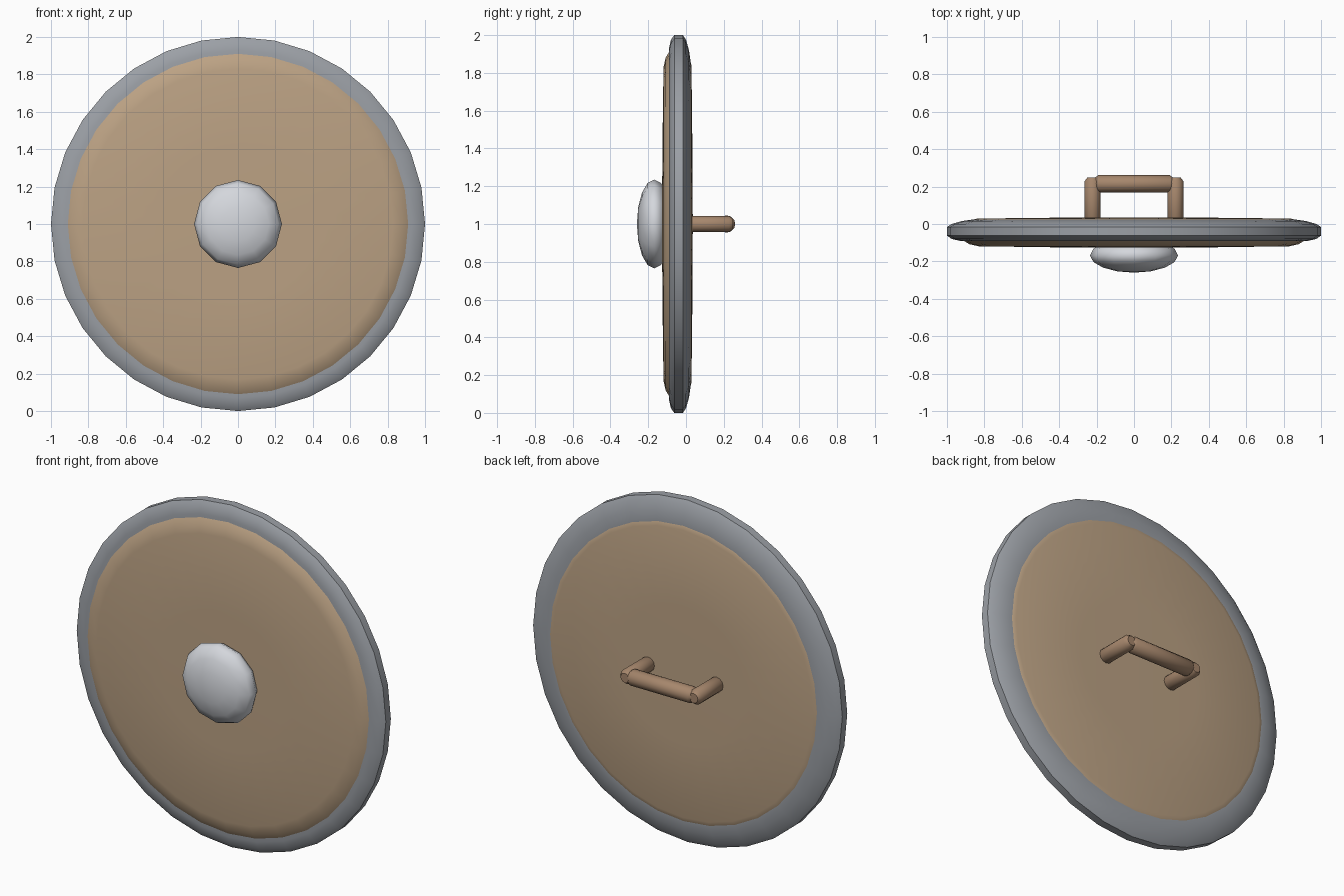
import bpy, bmesh, math
from mathutils import Vector, Matrix

if "Cube" in bpy.data.objects:
    bpy.data.objects.remove(bpy.data.objects["Cube"])


def material(name, rgb):
    m = bpy.data.materials.new(name)
    m.diffuse_color = (*rgb, 1)
    m.use_nodes = True
    m.node_tree.nodes["Principled BSDF"].inputs["Base Color"].default_value = m.diffuse_color
    return m


def lathe(name, profile, sides, matrix, mat=None, closed=False, angle=40):
    """Spin (radius, height) points about local z; radius 0 makes a pole."""
    bm = bmesh.new()
    rings = []
    for r, h in profile:
        n = 1 if r == 0 else sides
        rings.append([bm.verts.new((r * math.cos(2 * math.pi * i / sides),
                                    r * math.sin(2 * math.pi * i / sides), h)) for i in range(n)])
    pairs = list(zip(rings, rings[1:]))
    if closed:
        pairs.append((rings[-1], rings[0]))
    for a, b in pairs:
        for i in range(sides):
            j = (i + 1) % sides
            quad = [a[i % len(a)], a[j % len(a)], b[j % len(b)], b[i % len(b)]]
            bm.faces.new(list(dict.fromkeys(quad)))
    bmesh.ops.recalc_face_normals(bm, faces=bm.faces)
    me = bpy.data.meshes.new(name)
    bm.to_mesh(me)
    bm.free()
    me.transform(matrix)
    ob = bpy.data.objects.new(name, me)
    bpy.context.collection.objects.link(ob)
    if mat:
        me.materials.append(mat)
    bpy.ops.object.select_all(action='DESELECT')
    ob.select_set(True)
    bpy.context.view_layer.objects.active = ob
    bpy.ops.object.shade_smooth_by_angle(angle=math.radians(angle))
    return ob


def rod(name, start, end, radius, mat, bevel=0.02):
    """Round bar with softened ends."""
    a, b = Vector(start), Vector(end)
    d = b - a
    m = Matrix.Translation(a) @ d.to_track_quat('Z', 'Y').to_matrix().to_4x4()
    n = d.length
    prof = [(0, 0), (radius * 0.65, 0), (radius, bevel),
            (radius, n - bevel), (radius * 0.65, n), (0, n)]
    return lathe(name, prof, 12, m, mat, angle=50)


wood = material("wood", (0.50, 0.36, 0.23))
dark_wood = material("grip_wood", (0.38, 0.24, 0.15))
iron = material("iron", (0.33, 0.35, 0.38))
steel = material("steel", (0.66, 0.68, 0.72))

# Shield axis: local z points to the back (+y), centre at height 1
axis = Matrix.Translation((0, 0, 1)) @ Matrix.Rotation(math.radians(-90), 4, 'X')

# Slightly domed wooden board
lathe("board", [(0, -0.127), (0.4, -0.125), (0.83, -0.119), (0.88, -0.108), (0.91, -0.09),
                (0.91, -0.01), (0.88, 0.018), (0.84, 0.029), (0.4, 0.034), (0, 0.036)],
      32, axis, wood)

# Metal rim band
lathe("rim", [(0.88, -0.09), (0.93, -0.09), (0.975, -0.08), (1.0, -0.062), (1.0, -0.016),
              (0.975, 0.0), (0.92, 0.016), (0.87, 0.023), (0.85, 0.022)],
      32, axis, iron, closed=True)

# Central boss: flattened dome
steps = 8
boss = [(0.235 * math.sin(math.pi * k / steps) if 0 < k < steps else 0,
         -0.168 - 0.092 * math.cos(math.pi * k / steps)) for k in range(steps + 1)]
lathe("boss", boss, 12, axis, steel, angle=60)

# Hand grip on the back
for side, label in ((-1, "left"), (1, "right")):
    rod(f"grip_post_{label}", (side * 0.222, 0.0, 1), (side * 0.222, 0.248, 1), 0.043, dark_wood)
rod("grip_bar", (-0.212, 0.215, 1), (0.212, 0.215, 1), 0.046, dark_wood)
